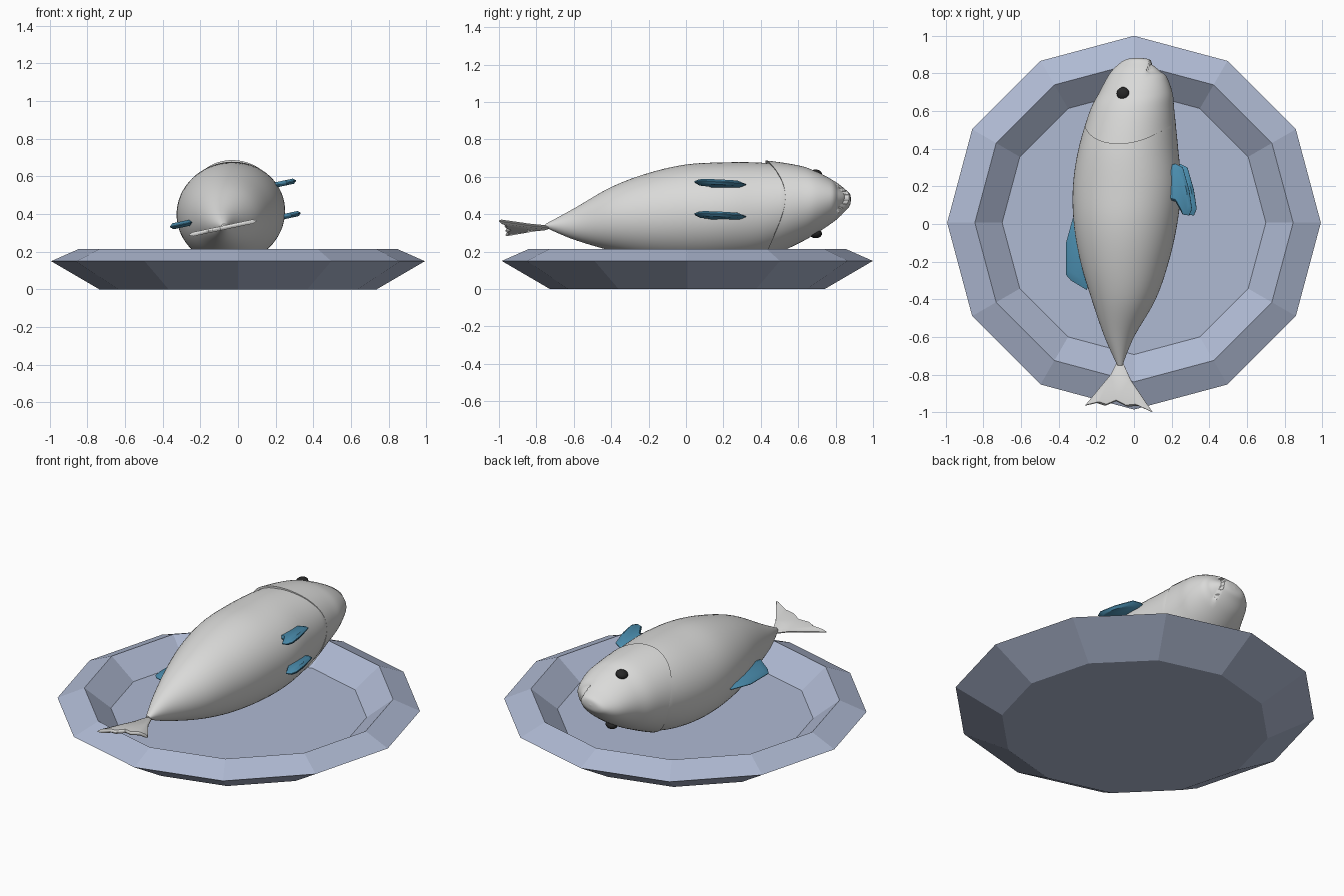
import bpy, bmesh, math
from mathutils import Vector

if "Cube" in bpy.data.objects:
    bpy.data.objects.remove(bpy.data.objects["Cube"])

TILT = math.radians(12)
U = Vector((math.cos(TILT), 0, math.sin(TILT)))    # towards the belly
V = Vector((-math.sin(TILT), 0, math.cos(TILT)))   # across the flanks


def material(name, rgb):
    m = bpy.data.materials.new(name)
    m.diffuse_color = (*rgb, 1)
    m.use_nodes = True
    m.node_tree.nodes["Principled BSDF"].inputs["Base Color"].default_value = m.diffuse_color
    return m


PLATE = material("pale blue grey", (0.43, 0.49, 0.65))
SKIN = material("light grey", (0.70, 0.70, 0.69))
FIN = material("fin blue", (0.07, 0.27, 0.43))
BLACK = material("eye black", (0.02, 0.02, 0.02))


def finish(name, bm, mat, smooth=None):
    bmesh.ops.remove_doubles(bm, verts=bm.verts, dist=1e-5)
    bmesh.ops.recalc_face_normals(bm, faces=bm.faces)
    me = bpy.data.meshes.new(name)
    bm.to_mesh(me)
    bm.free()
    me.materials.append(mat)
    ob = bpy.data.objects.new(name, me)
    bpy.context.collection.objects.link(ob)
    if smooth:
        bpy.ops.object.select_all(action='DESELECT')
        ob.select_set(True)
        bpy.context.view_layer.objects.active = ob
        bpy.ops.object.shade_smooth_by_angle(angle=math.radians(smooth))
    return ob


def loft(name, rings, mat, smooth=None):
    """Skin closed rings of points and cap both ends."""
    bm = bmesh.new()
    rows = [[bm.verts.new(p) for p in r] for r in rings]
    n = len(rows[0])
    for a, b in zip(rows, rows[1:]):
        for i in range(n):
            j = (i + 1) % n
            bm.faces.new((a[i], a[j], b[j], b[i]))
    bm.faces.new(rows[0])
    bm.faces.new(rows[-1])
    return finish(name, bm, mat, smooth)


# Plate: twelve flat sides, shallow well
profile = [(0.735, 0), (0.992, 0.15), (0.845, 0.215), (0.70, 0.10)]
loft("plate", [[(r * math.cos(k * math.pi / 6), 0.007 + r * math.sin(k * math.pi / 6), z)
                for k in range(12)] for r, z in profile], PLATE)

# Fish cross-sections: y, centre x, centre z, half width, half height
STATIONS = [
    (-.75, -.075, .338, .014, .010), (-.6, -.078, .347, .078, .083),
    (-.4, -.055, .375, .17, .17), (-.2, -.05, .39, .235, .23),
    (0, -.045, .402, .275, .263), (.2, -.037, .408, .288, .268),
    (.4, -.03, .422, .265, .253), (.6, -.01, .452, .225, .203),
    (.7, .01, .463, .195, .162), (.8, .018, .47, .148, .10),
    (.855, .02, .475, .095, .052), (.876, .02, .478, .055, .03),
    (.882, .02, .48, .002, .002)]


def section(s):
    """Smooth section at station number s."""
    i = min(int(s), len(STATIONS) - 2)
    t = s - i
    last = len(STATIONS) - 1
    p = [STATIONS[max(0, min(last, i + k))] for k in (-1, 0, 1, 2)]
    return [0.5 * (2 * b + (c - a) * t + (2 * a - 5 * b + 4 * c - d) * t * t
                   + (3 * b - a - 3 * c + d) * t ** 3) for a, b, c, d in zip(*p)]


def skin(s, phi, grow=1.0):
    y, cx, cz, hx, hz = section(s)
    return (Vector((cx, y, cz)) + U * (hx * grow * math.cos(phi))
            + V * (hz * grow * math.sin(phi)))


N = 64
ANGLES = [2 * math.pi * k / N for k in range(N)]

# Body: tapers away inside the head
rings = []
for k in range(41):
    s = 7.2 * k / 40
    grow = 1 if s < 6.7 else 1 - 0.4 * (s - 6.7)
    rings.append([skin(s, a, grow) for a in ANGLES])
loft("body", rings, SKIN, 40)


# Head: gill cover edge stands proud on both flanks, lower jaw set back
def head_point(f, a):
    start = 6.12 + 0.5 * math.cos(a) ** 2
    s = start + (12 - start) * f
    grow = 1 + 0.055 * math.sin(a) ** 2 * max(0, 1 - f * 3.5)
    p = skin(s, a, grow)
    if s > 8.8 and section(s)[3] * math.cos(a) > 0.07:
        p.y -= 0.022 * min(1, (s - 8.8) * 1.5)
    return p


loft("head", [[head_point(k / 44, a) for a in ANGLES] for k in range(45)], SKIN, 40)

# Eyes: flattened balls on both flanks
for side, name in ((1, "eye_upper"), (-1, "eye_lower")):
    bm = bmesh.new()
    bmesh.ops.create_uvsphere(bm, u_segments=20, v_segments=12, radius=0.034)
    centre = skin(7.93, side * math.radians(100))
    for v in bm.verts:
        x, y, z = v.co
        v.co = centre + U * x + Vector((0, y, 0)) + V * (z * 0.7)
    finish(name, bm, BLACK, 40)


def blade(name, outline, origin, thick, inner, mat):
    """Thin fin with tapered rim; outline is (belly direction, y)."""
    n = len(outline)
    mu = sum(p[0] for p in outline) / n
    my = sum(p[1] for p in outline) / n

    def ring(k, h):
        return [Vector((origin[0], 0, origin[1])) + U * (mu + (u - mu) * k)
                + V * h + Vector((0, my + (y - my) * k, 0)) for u, y in outline]
    loft(name, [ring(inner, -thick), ring(1, -.002), ring(1, .002),
                ring(inner, thick)], mat, 40)


# Tail fan with a scalloped edge
blade("tail_fin", [(-.014, -.73), (-.05, -.80), (-.19, -.965), (-.125, -.95),
                   (-.08, -.965), (-.02, -.94), (.04, -.97), (.10, -.965),
                   (.178, -1.0), (.06, -.83), (.014, -.73)],
      (-.075, .328), .011, .88, SKIN)

# Back fin and the pair of belly fins
blade("back_fin", [(.03, .04), (-.025, .03), (-.062, -.10), (-.062, -.27),
                   (-.035, -.30), (.05, -.35), (.10, -.2)],
      (-.30, .345), .016, .75, FIN)
belly = [(-.07, .30), (.01, .32), (.05, .30), (.085, .18), (.10, .08),
         (.085, .045), (.05, .05), (.01, .12), (-.07, .14)]
blade("belly_fin_upper", belly, (.21, .557), .014, .8, FIN)
blade("belly_fin_lower", belly, (.235, .385), .014, .8, FIN)
